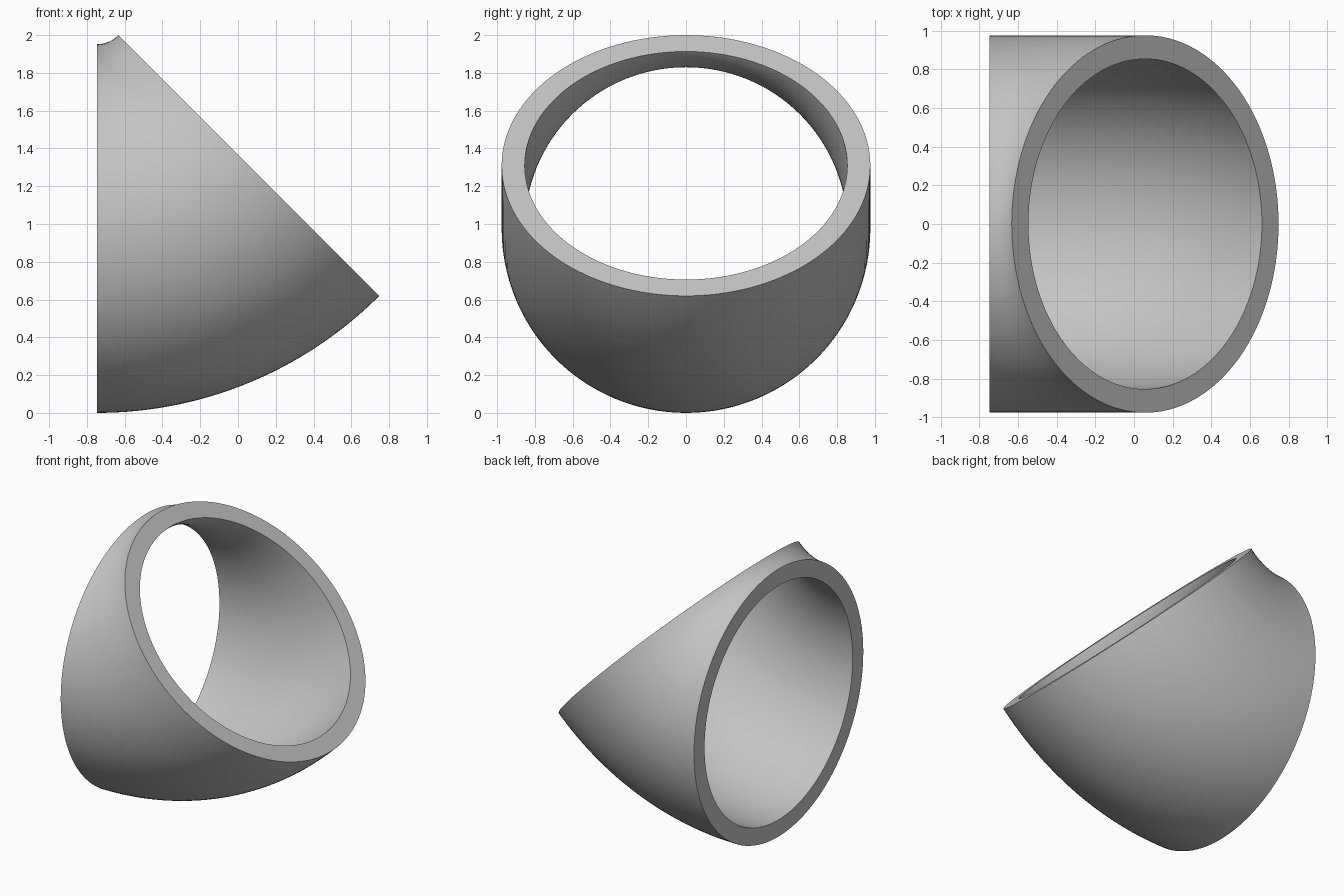
import bpy
import bmesh
from math import cos, sin, pi, radians

cube = bpy.data.objects.get("Cube")
if cube:
    bpy.data.objects.remove(cube, do_unlink=True)

# Elbow dimensions
OUTER = 0.976
INNER = 0.854
BEND = 1.139
ANGLE = radians(45)
SIDES = 128
STEPS = 40
LEFT = -(BEND + OUTER) * sin(ANGLE) / 2

# Plain grey material
grey = bpy.data.materials.new("plain grey")
grey.use_nodes = True
colour = (0.55, 0.55, 0.55, 1)
grey.diffuse_color = colour
grey.node_tree.nodes["Principled BSDF"].inputs["Base Color"].default_value = colour

bm = bmesh.new()


def ring(radius):
    """Circle of vertices in the vertical end plane."""
    turns = [2 * pi * i / SIDES for i in range(SIDES)]
    return [bm.verts.new((LEFT, radius * cos(t), OUTER + radius * sin(t))) for t in turns]


# Ring-shaped end face
outer, inner = ring(OUTER), ring(INNER)
for i in range(SIDES):
    j = (i + 1) % SIDES
    bm.faces.new((outer[i], outer[j], inner[j], inner[i]))

# Sweep the ring round the bend, keeping the first end closed
bmesh.ops.spin(bm, geom=bm.faces[:], cent=(LEFT, 0, OUTER + BEND), axis=(0, -1, 0),
               angle=ANGLE, steps=STEPS, use_duplicate=False)
start = [f for f in bm.faces if all(abs(v.co.x - LEFT) < 1e-5 for v in f.verts)]
if not start:
    rim = [e for e in bm.edges if e.is_boundary]
    bmesh.ops.bridge_loops(bm, edges=rim)
bmesh.ops.recalc_face_normals(bm, faces=bm.faces[:])

mesh = bpy.data.meshes.new("pipe_elbow")
bm.to_mesh(mesh)
bm.free()
mesh.materials.append(grey)
elbow = bpy.data.objects.new("pipe_elbow", mesh)
bpy.context.collection.objects.link(elbow)

# Smooth walls with crisp rims
bpy.ops.object.select_all(action="DESELECT")
elbow.select_set(True)
bpy.context.view_layer.objects.active = elbow
bpy.ops.object.shade_smooth_by_angle(angle=radians(40))
